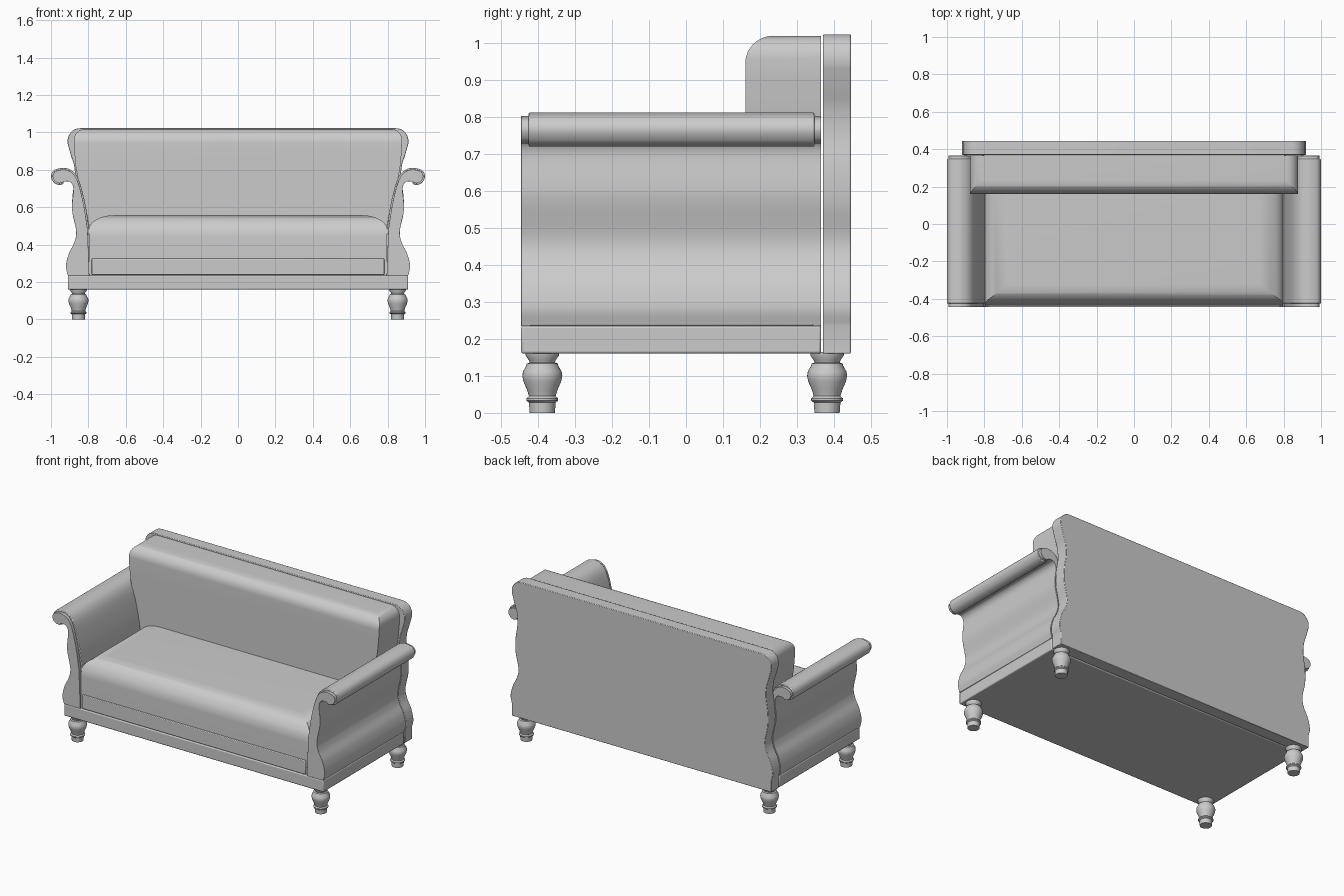
import bpy, bmesh, math
from mathutils import Vector

if "Cube" in bpy.data.objects:
    bpy.data.objects.remove(bpy.data.objects["Cube"])


def spline(pts, n=6):
    """Smooth open curve through the given 2D points."""
    p = [Vector(q) for q in pts]
    p = [2 * p[0] - p[1]] + p + [2 * p[-1] - p[-2]]
    out = []
    for i in range(1, len(p) - 2):
        a, b, c, d = p[i - 1:i + 3]
        for k in range(n):
            t = k / n
            out.append(0.5 * (2 * b + (c - a) * t + (2 * a - 5 * b + 4 * c - d) * t * t
                              + (3 * b - a - 3 * c + d) * t ** 3))
    return out + [p[-2]]


def arc(cx, cz, rx, rz, a0, a1, n=12):
    return [Vector((cx + rx * math.cos(math.radians(a0 + (a1 - a0) * i / n)),
                    cz + rz * math.sin(math.radians(a0 + (a1 - a0) * i / n)))) for i in range(n + 1)]


def symmetric(half):
    return list(half) + [Vector((-q[0], q[1])) for q in reversed(half)]


def finish(ob, bevel=0):
    if bevel:
        m = ob.modifiers.new("soft_edges", 'BEVEL')
        m.width, m.segments, m.limit_method, m.angle_limit = bevel, 2, 'ANGLE', math.radians(50)
    bpy.ops.object.select_all(action='DESELECT')
    bpy.context.view_layer.objects.active = ob
    ob.select_set(True)
    bpy.ops.object.shade_smooth_by_angle(angle=math.radians(35))
    return ob


def prism(name, pts, lo, hi, axis='Y'):
    """Extrude an outline: (x, z) along Y, or (y, z) along X."""
    bm = bmesh.new()
    rings = []
    for d in (lo, hi):
        rings.append([bm.verts.new((q[0], d, q[1]) if axis == 'Y' else (d, q[0], q[1])) for q in pts])
    n = len(pts)
    for r in rings:
        bm.faces.new(r)
    for i in range(n):
        j = (i + 1) % n
        bm.faces.new((rings[0][i], rings[0][j], rings[1][j], rings[1][i]))
    bmesh.ops.recalc_face_normals(bm, faces=bm.faces)
    me = bpy.data.meshes.new(name)
    bm.to_mesh(me)
    bm.free()
    ob = bpy.data.objects.new(name, me)
    bpy.context.collection.objects.link(ob)
    return ob


def intersect(ob, cutter):
    m = ob.modifiers.new("trim", 'BOOLEAN')
    m.operation, m.solver, m.object = 'INTERSECT', 'EXACT', cutter
    bpy.context.view_layer.objects.active = ob
    bpy.ops.object.modifier_apply(modifier=m.name)
    bpy.data.objects.remove(cutter)
    return ob


def box_outline(x, z0, z1):
    return [(-x, z0), (x, z0), (x, z1), (-x, z1)]


# base frame and front rail panel
finish(prism("base_frame", box_outline(0.91, 0.16, 0.235), -0.445, 0.365), 0.006)
finish(prism("front_rail", box_outline(0.782, 0.238, 0.325), -0.445, -0.40), 0.004)

# seat: crowned across, rounded over the front edge
seat = prism("seat", symmetric([(0.797, 0.23)] + arc(0.66, 0.48, 0.137, 0.077, 0, 90)), -0.6, 0.365)
side = [(0.365, 0.23), (0.365, 0.8), (0.3, 0.557)]
side = [(0.37, 0.22), (0.37, 0.557)] + arc(-0.32, 0.437, 0.115, 0.12, 90, 180) + [(-0.435, 0.22)]
finish(intersect(seat, prism("seat_trim", side, -0.9, 0.9, 'X')))

# back cushion: narrows down between the arms, rounded top front edge
half = spline([(0.79, 0.45), (0.81, 0.58), (0.845, 0.72), (0.865, 0.80), (0.877, 0.92)]) \
    + arc(0.817, 0.958, 0.06, 0.06, 0, 90, 8)
cushion = prism("back_cushion", symmetric(half), 0.0, 0.365)
side = [(0.38, 0.4), (0.38, 1.018)] + arc(0.235, 0.943, 0.075, 0.075, 90, 180) + [(0.16, 0.4)]
finish(intersect(cushion, prism("cushion_trim", side, -1.1, 1.1, 'X')))

# back panel with wavy sides
foot = [(0.91, 0.235), (0.92, 0.285), (0.905, 0.35), (0.876, 0.41), (0.865, 0.47)]
half = [(0.91, 0.16)] + spline(foot + [(0.885, 0.57), (0.885, 0.66), (0.872, 0.75), (0.876, 0.82),
                                       (0.894, 0.88), (0.911, 0.94)]) \
    + arc(0.845, 0.955, 0.066, 0.067, 5, 90, 8)
finish(prism("back_panel", symmetric(half), 0.37, 0.445), 0.003)

# scrolled arms: main body plus slightly inset end plates
outline = spline(foot + [(0.885, 0.57), (0.887, 0.62), (0.88, 0.70), (0.897, 0.735), (0.932, 0.738)]) \
    + spline([(0.935, 0.723), (0.958, 0.719), (0.986, 0.733), (1.0, 0.765), (0.986, 0.796), (0.95, 0.809),
              (0.915, 0.808), (0.875, 0.785), (0.845, 0.73), (0.815, 0.61), (0.795, 0.48)]) + [Vector((0.795, 0.235))]
inset, n = [], len(outline)
roll_start = next(i for i, q in enumerate(outline) if q.x > 0.934)
for i, q in enumerate(outline):
    t = (outline[(i + 1) % n] - outline[i - 1]).normalized()
    inset.append(q + Vector((-t.y, t.x)) * (0.009 if roll_start <= i < n - 1 else 0))
for name, pts, lo, hi in (("arms", outline, -0.425, 0.347), ("arm_front_plates", inset, -0.445, -0.42),
                          ("arm_back_plates", inset, 0.342, 0.365)):
    ob = prism(name, pts, lo, hi)
    m = ob.modifiers.new("mirror", 'MIRROR')
    m.use_axis[0] = True
    finish(ob, 0.004)

# turned legs
turning = [(0.045, 0.165), (0.045, 0.155), (0.036, 0.142), (0.034, 0.136), (0.042, 0.133), (0.043, 0.128),
           (0.052, 0.112), (0.054, 0.1), (0.051, 0.085), (0.041, 0.062), (0.036, 0.045), (0.043, 0.039),
           (0.043, 0.033), (0.036, 0.028), (0.034, 0.0)]
for depth, y in (("front", -0.388), ("back", 0.381)):
    for where, x in (("left", -0.853), ("right", 0.853)):
        bm = bmesh.new()
        rings = [[bm.verts.new((r * math.cos(a * math.tau / 32), r * math.sin(a * math.tau / 32), z))
                  for a in range(32)] for r, z in turning]
        for up, low in zip(rings, rings[1:]):
            for i in range(32):
                bm.faces.new((up[i], low[i], low[(i + 1) % 32], up[(i + 1) % 32]))
        bm.faces.new(rings[0])
        bm.faces.new(rings[-1])
        bmesh.ops.recalc_face_normals(bm, faces=bm.faces)
        name = f"{depth}_{where}_leg"
        me = bpy.data.meshes.new(name)
        bm.to_mesh(me)
        bm.free()
        leg = bpy.data.objects.new(name, me)
        leg.location = (x, y, 0)
        bpy.context.collection.objects.link(leg)
        finish(leg)
